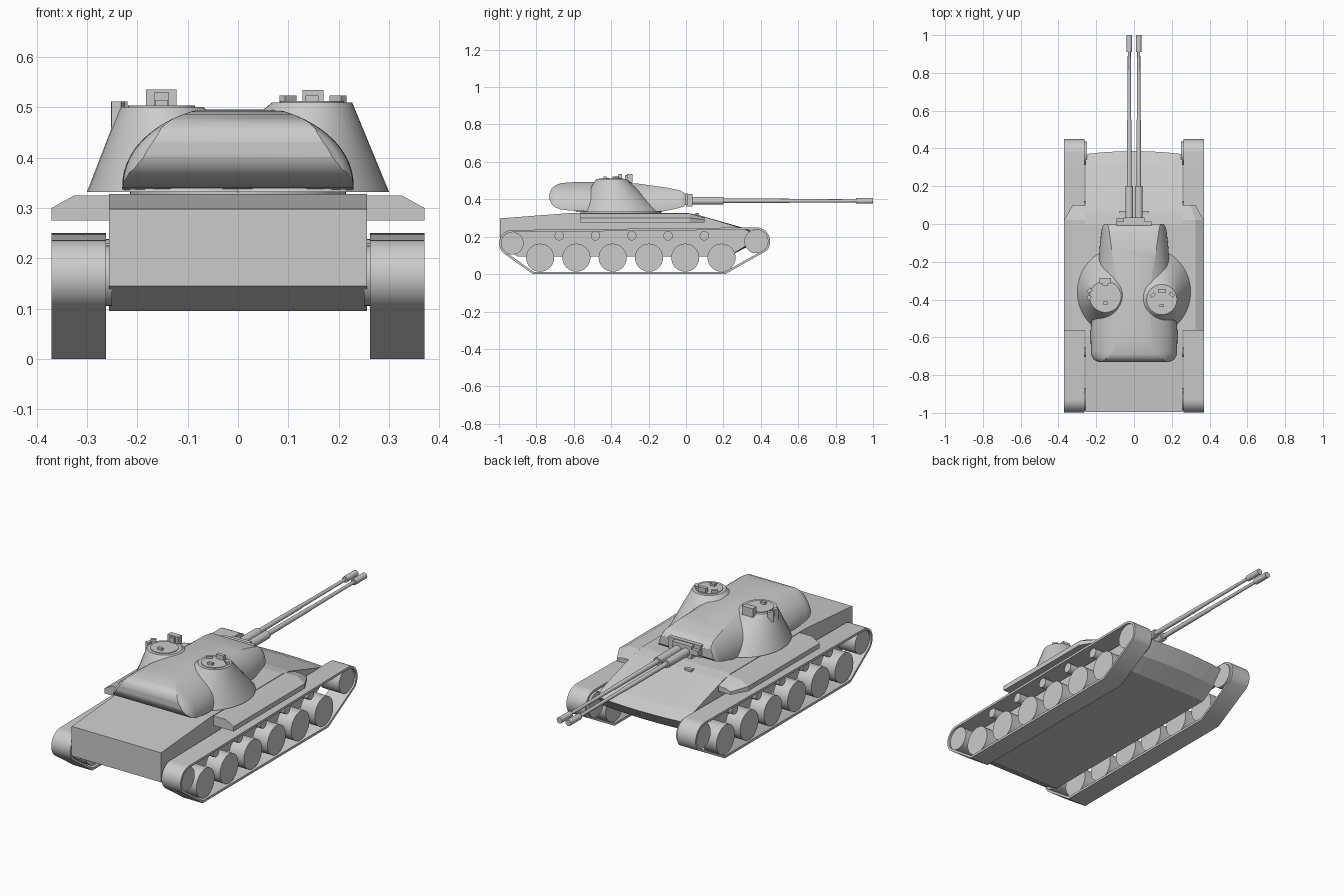
import bpy, bmesh, math
from mathutils import Vector, Matrix

if "Cube" in bpy.data.objects:
    bpy.data.objects.remove(bpy.data.objects["Cube"])


def finish(name, bm, smooth=True):
    bmesh.ops.remove_doubles(bm, verts=bm.verts, dist=1e-5)
    bmesh.ops.recalc_face_normals(bm, faces=bm.faces)
    me = bpy.data.meshes.new(name)
    bm.to_mesh(me)
    bm.free()
    ob = bpy.data.objects.new(name, me)
    bpy.context.collection.objects.link(ob)
    if smooth:
        bpy.ops.object.select_all(action='DESELECT')
        bpy.context.view_layer.objects.active = ob
        ob.select_set(True)
        bpy.ops.object.shade_smooth_by_angle(angle=math.radians(32))
    return ob


def loft(name, rings, smooth=True, caps=True, closed=False):
    """Skin a sequence of closed rings that share a point count."""
    bm = bmesh.new()
    vs = [[bm.verts.new(p) for p in r] for r in rings]
    pairs = list(zip(vs, vs[1:]))
    if closed:
        pairs.append((vs[-1], vs[0]))
    for a, b in pairs:
        n = len(a)
        for i in range(n):
            j = (i + 1) % n
            bm.faces.new((a[i], a[j], b[j], b[i]))
    if caps and not closed:
        bm.faces.new(vs[0])
        bm.faces.new(vs[-1])
    return finish(name, bm, smooth)


def box(name, x, y, z, turn=0):
    bm = bmesh.new()
    c = Vector((sum(x) / 2, sum(y) / 2, sum(z) / 2))
    m = Matrix.Translation(c) @ Matrix.Rotation(turn, 4, 'Z') @ Matrix.Diagonal(
        (x[1] - x[0], y[1] - y[0], z[1] - z[0], 1))
    bmesh.ops.create_cube(bm, size=1, matrix=m)
    return finish(name, bm, False)


def circle(r, n=32):
    return [(r * math.cos(2 * math.pi * i / n), r * math.sin(2 * math.pi * i / n)) for i in range(n)]


def lathe_x(name, x0, x1, y, z, r):
    return loft(name, [[(x, y + a, z + b) for a, b in circle(r)] for x in (x0, x1)])


def lathe_y(name, x, z, stations):
    return loft(name, [[(x + a, y, z + b) for a, b in circle(r, 20)] for y, r in stations])


def lerp_table(t, table):
    for (a, va), (b, vb) in zip(table, table[1:]):
        if t <= b:
            return va + (vb - va) * (t - a) / (b - a)
    return table[-1][1]


# Hull: side profile lofted across x with a slightly bowed nose
hull = [(-0.995, 0.145), (-0.995, 0.298), (-0.6, 0.328), (0.0, 0.328), (0.06, 0.318),
        (0.3, 0.245), (0.37, 0.215), (0.31, 0.145), (0.23, 0.095), (-0.9, 0.095)]
rings = []
for x in (-0.256, -0.17, -0.085, 0, 0.085, 0.17, 0.256):
    bow = 0.016 * (1 - (x / 0.256) ** 2)
    rings.append([(x, y + (bow if y > 0.25 else 0), z) for y, z in hull])
loft("hull", rings, False)


# Track belt outline: wrapped around the rear and front end wheels
def belt(inset):
    pts = []
    for i in range(17):     # front wheel, from underside over to top
        a = math.radians(-42 + 133 * i / 16)
        pts.append((0.375 + (0.075 - inset) * math.cos(a), 0.175 + (0.075 - inset) * math.sin(a)))
    for i in range(17):     # rear wheel
        a = math.radians(91 + 144 * i / 16)
        pts.append((-0.928 + (0.071 - inset) * math.cos(a), 0.165 + (0.071 - inset) * math.sin(a)))
    pts += [(-0.818 + inset * 0.3, inset), (0.21 - inset * 0.3, inset)]
    return pts


outer, inner = belt(0), belt(0.012)
for s, side in ((-1, "left"), (1, "right")):
    xa, xb = s * 0.262, s * 0.37
    loft(side + "_track", [[(xa, *o), (xb, *o), (xb, *i), (xa, *i)]
                           for o, i in zip(outer, inner)], closed=True)
    # Running gear
    for k in range(6):
        lathe_x(f"{side}_road_wheel_{k}", s * 0.275, s * 0.36, -0.78 + 0.194 * k, 0.088, 0.075)
    for k in range(5):
        lathe_x(f"{side}_return_roller_{k}", s * 0.25, s * 0.35, -0.678 + 0.194 * k, 0.205, 0.025)
    lathe_x(side + "_front_wheel", s * 0.25, s * 0.36, 0.375, 0.175, 0.063)
    lathe_x(side + "_rear_wheel", s * 0.25, s * 0.36, -0.928, 0.165, 0.06)
    # Fender with chamfered shoulder and clipped front corner
    fender = [[(s * 0.25, y, 0.275), (s * w, y, 0.275), (s * w, y, zs),
               (s * min(w, 0.325), y, 0.325), (s * 0.25, y, 0.325)]
              for y, w, zs in ((-0.565, 0.37, 0.3), (0.02, 0.37, 0.3))]
    fender.append([(s * 0.25, 0.1, 0.275), (s * 0.325, 0.1, 0.275), (s * 0.325, 0.1, 0.29),
                   (s * 0.3, 0.1, 0.3), (s * 0.25, 0.1, 0.302)])
    loft(side + "_fender", fender, False)

# Turret ring
loft("turret_ring", [[(a, -0.35 + b, z) for a, b in circle(0.215, 48)] for z in (0.31, 0.35)])

# Turret body: elliptical dome sections clipped between the side profile's curves
half_width = [(-0.73, 0.2), (-0.715, 0.218), (-0.69, 0.228), (-0.57, 0.23), (-0.4, 0.215),
              (-0.25, 0.19), (-0.1, 0.18), (-0.02, 0.17), (0.0, 0.16)]
top_z = [(-0.73, 0.43), (-0.72, 0.455), (-0.7, 0.474), (-0.67, 0.486), (-0.62, 0.491), (-0.4, 0.495),
         (-0.25, 0.483), (-0.1, 0.462), (-0.03, 0.447), (-0.01, 0.435), (0.0, 0.42)]
low_z = [(-0.73, 0.4), (-0.72, 0.376), (-0.7, 0.357), (-0.67, 0.346), (-0.62, 0.34), (-0.5, 0.334),
         (-0.13, 0.334), (-0.05, 0.35), (-0.01, 0.363), (0.0, 0.375)]
ys = sorted({t[0] for t in half_width + top_z + low_z} | {-0.325, -0.175, -0.48})
rings = []
for y in ys:
    w, zt, zb = (lerp_table(y, t) for t in (half_width, top_z, low_z))
    side = []
    for i in range(15):
        z = zb + (zt - zb) * math.sin(math.pi / 2 * i / 14)
        side.append((w * math.sqrt(max(0.02, 1 - (max(0, z - 0.345) / 0.16) ** 2)), y, z))
    rings.append(side + [(-x, yy, z) for x, yy, z in reversed(side)])
loft("turret_body", rings)

# Cupola towers: elliptical skirt blending up to a round hatch
for name, s, cx, cy, r, zt in (("left", -1, -0.152, -0.385, 0.083, 0.5),
                               ("right", 1, 0.147, -0.4, 0.08, 0.509)):
    rings = []
    for t in (0, 0.12, 0.35, 0.65, 1.0):
        rings.append([((s * 0.08) * (1 - t) + cx * t + a * (0.22 * (1 - t) + r * t),
                       -0.36 * (1 - t) + cy * t + b * (0.232 * (1 - t) + r * t),
                       0.332 + (zt - 0.332) * t) for a, b in circle(1, 40)])
    loft(name + "_cupola", rings)
    loft(name + "_hatch", [[(cx + a, cy + b, z) for a, b in circle(r * 0.8)]
                           for z in (zt - 0.01, zt + 0.003)])
    box(name + "_hatch_handle", (cx - 0.013, cx + 0.013), (cy - 0.04, cy - 0.025), (zt, zt + 0.014))

# Periscopes and sights
box("left_sight", (-0.183, -0.122), (-0.315, -0.285), (0.49, 0.535))
box("left_sight_window", (-0.166, -0.138), (-0.325, -0.31), (0.49, 0.53))
box("left_periscope_front", (-0.25, -0.222), (-0.362, -0.344), (0.46, 0.511), math.radians(35))
box("left_periscope_rear", (-0.25, -0.226), (-0.4, -0.38), (0.45, 0.511), math.radians(70))
box("right_periscope_mid", (0.128, 0.17), (-0.362, -0.343), (0.5, 0.534))
box("right_periscope_in", (0.084, 0.114), (-0.385, -0.368), (0.5, 0.523), math.radians(40))
box("right_periscope_out", (0.184, 0.214), (-0.382, -0.365), (0.5, 0.523), math.radians(-40))

# Mantlet and gun cradle
box("mantlet_plate", (-0.092, 0.092), (-0.03, 0.012), (0.37, 0.432))
box("gun_cradle", (-0.055, 0.055), (0.0, 0.035), (0.362, 0.428))
box("coaxial_mount", (-0.092, -0.055), (0.0, 0.032), (0.385, 0.412))

# Twin guns: thick sleeve, tapering barrel, muzzle brake
for s, side in ((-1, "left"), (1, "right")):
    lathe_y(side + "_gun", s * 0.025, 0.392,
            [(0.0, 0.021), (0.2, 0.021), (0.2, 0.0125), (0.55, 0.011), (0.56, 0.0095),
             (0.91, 0.008), (0.91, 0.0155), (1.0, 0.0155)])
    # Driver periscopes on the glacis
    box(side + "_driver_periscope", (s * 0.06 - 0.02, s * 0.06 + 0.02), (0.05, 0.07), (0.3, 0.326))
